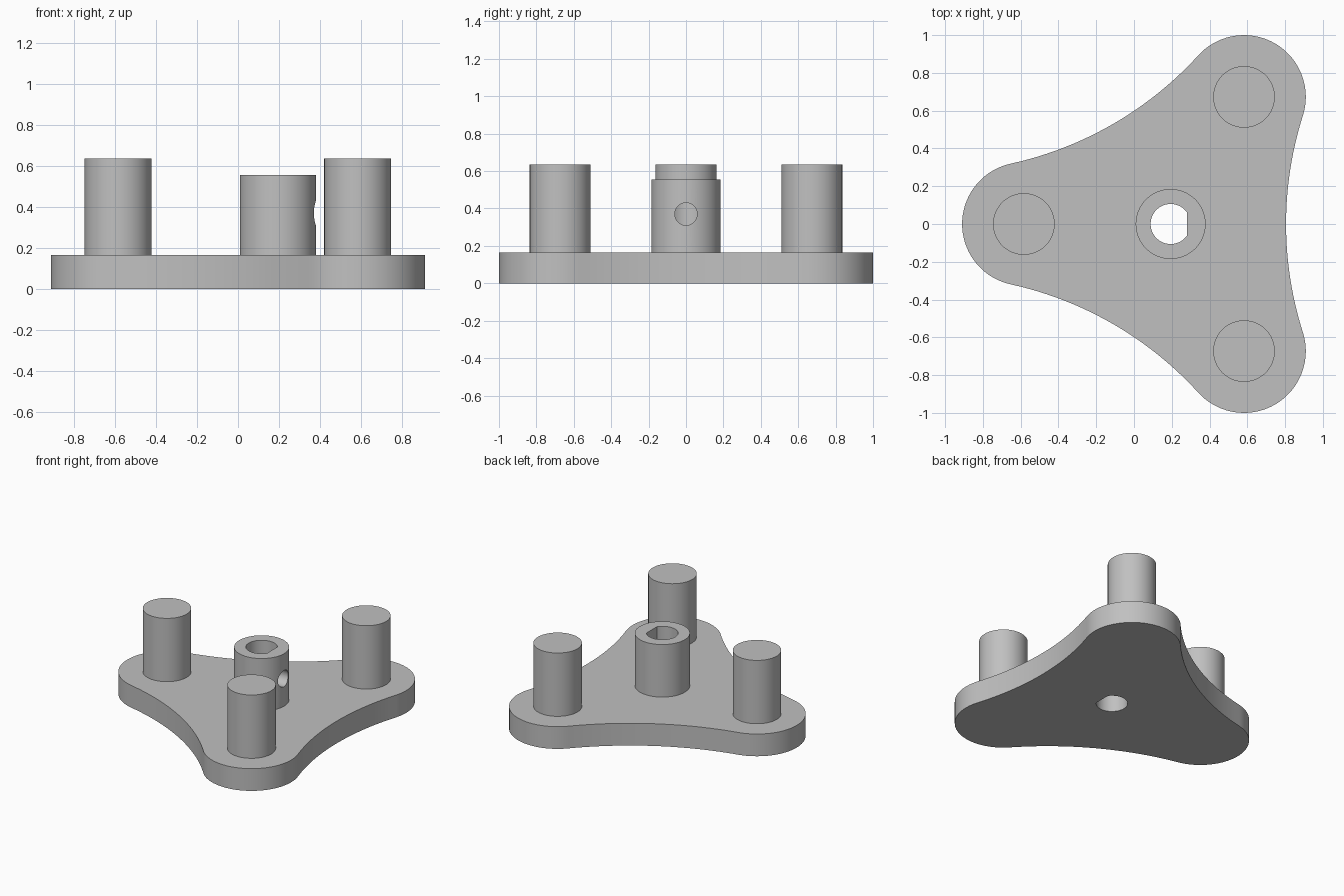
import bpy
import bmesh
from math import sin, cos, pi, atan2, sqrt, radians, acos
from mathutils import Matrix, Vector

default = bpy.data.objects.get("Cube")
if default:
    bpy.data.objects.remove(default, do_unlink=True)

# Main dimensions
HUB = Vector((0.194, 0.0))
ARM, LOBE_R, WAIST = 0.777, 0.327, 0.611
PLATE_TOP, HUB_TOP, PIN_TOP = 0.165, 0.555, 0.635
HUB_R, PIN_R = 0.185, 0.163
BORE_R, BORE_FLAT = 0.106, 0.087
SCREW_R, SCREW_Z = 0.06, 0.37

grey = bpy.data.materials.new("matte_grey")
grey.use_nodes = True
colour = (0.53, 0.53, 0.53, 1.0)
grey.diffuse_color = colour
grey.node_tree.nodes["Principled BSDF"].inputs["Base Color"].default_value = colour


def arc(cx, cy, r, start, end, steps):
    return [(cx + r * cos(start + (end - start) * i / steps),
             cy + r * sin(start + (end - start) * i / steps))
            for i in range(steps + 1)]


def prism(name, outline, z0, z1):
    """Extrude a closed counter-clockwise outline from z0 to z1."""
    bm = bmesh.new()
    base = bm.faces.new([bm.verts.new((x, y, z0)) for x, y in outline])
    top = bmesh.ops.extrude_face_region(bm, geom=[base])["geom"]
    bmesh.ops.translate(bm, vec=(0, 0, z1 - z0),
                        verts=[v for v in top if isinstance(v, bmesh.types.BMVert)])
    bmesh.ops.recalc_face_normals(bm, faces=bm.faces[:])
    mesh = bpy.data.meshes.new(name)
    bm.to_mesh(mesh)
    bm.free()
    mesh.materials.append(grey)
    obj = bpy.data.objects.new(name, mesh)
    bpy.context.collection.objects.link(obj)
    return obj


def disc(cx, cy, r, steps=64):
    return arc(cx, cy, r, 0, 2 * pi, steps)[:-1]


def activate(obj):
    bpy.ops.object.select_all(action="DESELECT")
    obj.select_set(True)
    bpy.context.view_layer.objects.active = obj


def cut(obj, cutter):
    activate(obj)
    mod = obj.modifiers.new("cut", "BOOLEAN")
    mod.operation, mod.solver, mod.object = "DIFFERENCE", "EXACT", cutter
    bpy.ops.object.modifier_apply(modifier=mod.name)


# Three-lobed outline: round lobes joined by tangent concave arcs
lobe_x, lobe_y = ARM * cos(pi / 3), ARM * sin(pi / 3)
gap = WAIST - lobe_x
side_r = (LOBE_R ** 2 - gap ** 2 - lobe_y ** 2) / (2 * (gap - LOBE_R))
side_x = WAIST + side_r
tilt = atan2(lobe_y, side_x - lobe_x)
outline = []
for k in range(3):
    turn = Matrix.Rotation(k * 2 * pi / 3, 2)
    side = arc(side_x, 0, side_r, pi + tilt, pi - tilt, 24)
    lobe = arc(lobe_x, lobe_y, LOBE_R, -tilt, 2 * pi / 3 + tilt, 40)
    outline += [tuple(turn @ Vector(p) + HUB) for p in side[:-1] + lobe[:-1]]

plate = prism("base_plate", outline, 0, PLATE_TOP)
hub = prism("hub", disc(HUB.x, HUB.y, HUB_R, 96), PLATE_TOP, HUB_TOP)

# D-shaped shaft bore through hub and plate
half = acos(BORE_FLAT / BORE_R)
bore = prism("bore_cutter", arc(HUB.x, HUB.y, BORE_R, half, 2 * pi - half, 56), -0.1, 1)
cut(plate, bore)
cut(hub, bore)

# Set-screw hole from the flat of the bore out through the hub wall
screw = prism("screw_cutter", disc(0, 0, SCREW_R, 40), 0, 0.4)
screw.matrix_world = (Matrix.Translation((HUB.x, HUB.y, SCREW_Z))
                      @ Matrix.Rotation(pi / 2, 4, "Y"))
bpy.context.view_layer.update()
cut(hub, screw)
for helper in (bore, screw):
    bpy.data.objects.remove(helper, do_unlink=True)

# Three upright pins, one on each lobe
parts = [plate, hub]
for k, name in enumerate(("back_pin", "right_pin", "front_pin")):
    a = pi / 3 + k * 2 * pi / 3
    parts.append(prism(name, disc(HUB.x + ARM * cos(a), HUB.y + ARM * sin(a), PIN_R),
                       PLATE_TOP, PIN_TOP))

for part in parts:
    activate(part)
    bpy.ops.object.shade_smooth_by_angle(angle=radians(30))
